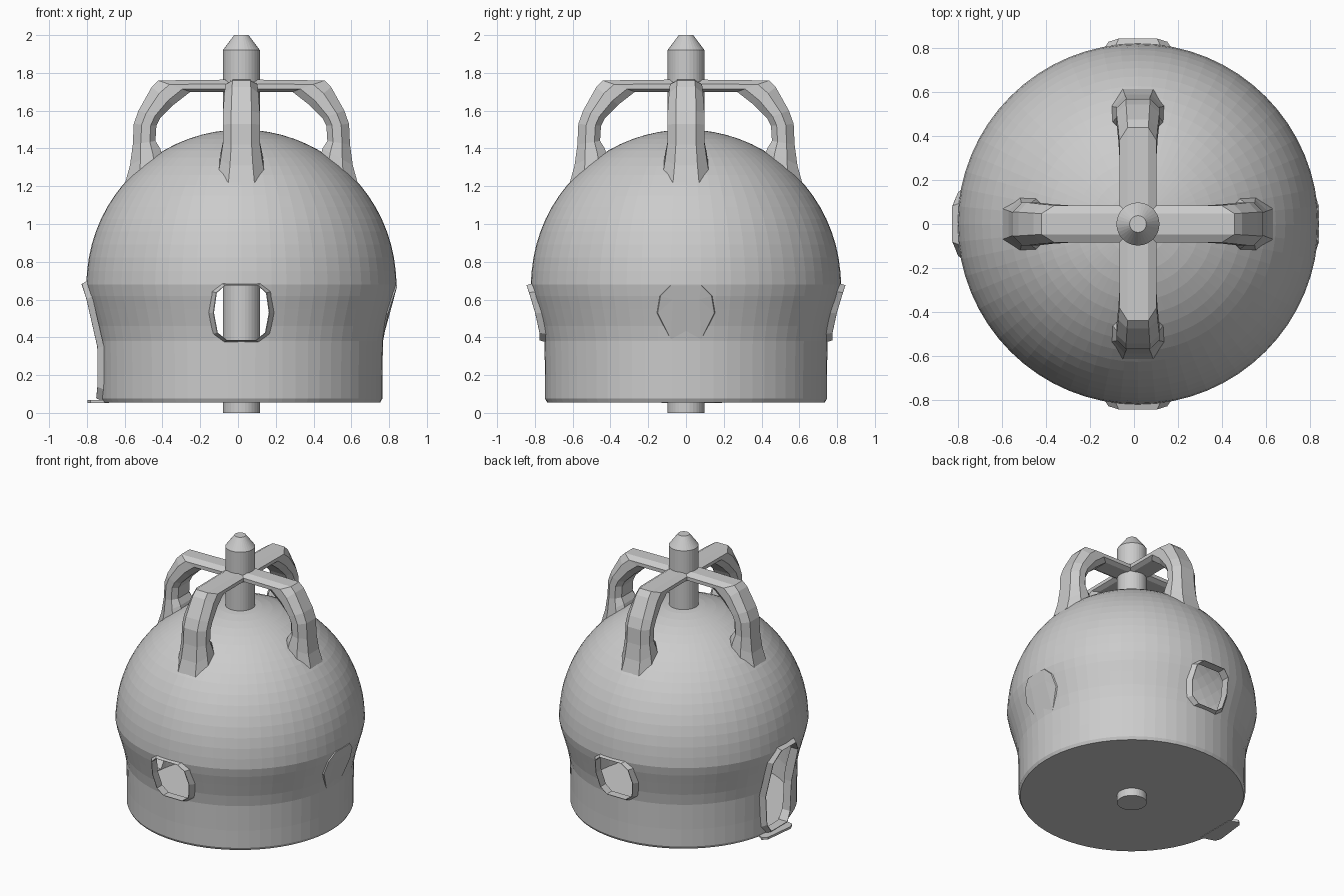
import bpy, bmesh
from math import sin, cos, pi, sqrt
from mathutils import Matrix

if "Cube" in bpy.data.objects:
    bpy.data.objects.remove(bpy.data.objects["Cube"])

CX = 0.018  # axis of the hut


def make(name, verts, faces):
    me = bpy.data.meshes.new(name)
    me.from_pydata(verts, [], faces)
    bm = bmesh.new()
    bm.from_mesh(me)
    bmesh.ops.recalc_face_normals(bm, faces=bm.faces)
    bm.to_mesh(me)
    bm.free()
    ob = bpy.data.objects.new(name, me)
    bpy.context.collection.objects.link(ob)
    return ob


def lathe(name, prof, n):
    """Closed solid of revolution; first and last profile points lie on the axis."""
    verts = [(CX, 0, prof[0][1]), (CX, 0, prof[-1][1])]
    rings = prof[1:-1]
    for r, z in rings:
        verts += [(CX + r * cos(2 * pi * i / n), r * sin(2 * pi * i / n), z) for i in range(n)]
    faces = []
    last = 2 + (len(rings) - 1) * n
    for i in range(n):
        j = (i + 1) % n
        faces += [(0, 2 + i, 2 + j), (1, last + i, last + j)]
        for k in range(len(rings) - 1):
            a, b = 2 + k * n, 2 + (k + 1) * n
            faces.append((a + i, a + j, b + j, b + i))
    return make(name, verts, faces)


def loft(name, loops, cap_start=False, cap_end=False):
    n = len(loops[0])
    verts = [p for lp in loops for p in lp]
    faces = [(k * n + i, k * n + (i + 1) % n, (k + 1) * n + (i + 1) % n, (k + 1) * n + i)
             for k in range(len(loops) - 1) for i in range(n)]
    if cap_start:
        faces.append(tuple(range(n)))
    if cap_end:
        faces.append(tuple(range((len(loops) - 1) * n, len(loops) * n)))
    return make(name, verts, faces)


# Wall profile: flared lower wall, then a spherical dome
LOWER = [(0.735, 0.055), (0.746, 0.075), (0.746, 0.2), (0.75, 0.38), (0.765, 0.46),
         (0.79, 0.55), (0.81, 0.62), (0.822, 0.68)]
dome = [(0.82 * cos(a), 0.68 + 0.82 * sin(a)) for a in [pi / 2 * i / 18 for i in range(1, 18)]]
inner_wall = [(r - 0.03, max(z, 0.075)) for r, z in LOWER if z != 0.075]
inner_dome = [(0.79 * cos(a), 0.68 + 0.79 * sin(a)) for a in [pi / 2 * i / 18 for i in range(1, 18)]]


def wall_r(z):
    if z <= LOWER[0][1]:
        return LOWER[0][0]
    for (r0, z0), (r1, z1) in zip(LOWER, LOWER[1:]):
        if z <= z1:
            return r0 + (r1 - r0) * (z - z0) / (z1 - z0)
    return sqrt(max(0.82 ** 2 - (z - 0.68) ** 2, 0))


# Hollow shell: outside and inside skins with a floor
outer = lathe("hut_shell", [(0, 0.055)] + LOWER + dome + [(0, 1.5)], 64)
inside = lathe("inside_cutter", [(0, 0.075)] + inner_wall + inner_dome + [(0, 1.47)], 64)

# Opening outlines as (sideways, z)
WINDOW = [(-0.145, 0.53), (-0.13, 0.635), (-0.085, 0.675), (0.085, 0.675), (0.13, 0.635),
          (0.145, 0.53), (0.125, 0.425), (0.075, 0.385), (-0.075, 0.385), (-0.125, 0.425)]
DOOR = [(-0.145, 0.35), (-0.14, 0.6), (-0.08, 0.68), (0.08, 0.68), (0.14, 0.6),
        (0.145, 0.35), (0.13, 0.14), (0.09, 0.08), (-0.09, 0.08), (-0.13, 0.14)]


def place(t, d, z, ang):
    """Sideways t, outward d, height z, turned to the side facing ang."""
    return (CX + d * cos(ang) - t * sin(ang), d * sin(ang) + t * cos(ang), z)


def on_wall(outline, grow, off, ang):
    cz = sum(z for _, z in outline) / len(outline)
    zs = 1 + (grow - 1) * 0.35
    out = []
    for t, z in outline:
        t2, z2 = t * grow, max(cz + (z - cz) * zs, 0.06)
        out.append(place(t2, sqrt(wall_r(z2) ** 2 - t2 * t2) + off, z2, ang))
    return out


cutters = [inside]
for name, outline, ang in (("front_window", WINDOW, -pi / 2), ("back_window", WINDOW, pi / 2),
                           ("door", DOOR, pi)):
    cutters.append(loft(name + "_cutter", [[place(t, d, z, ang) for t, z in outline]
                                           for d in (0.55, 1.0)], True, True))
    # Flared lip running out of the wall and back inside
    loft(name + "_lip", [on_wall(outline, 1.2, -0.002, ang), on_wall(outline, 1.03, 0.028, ang),
                         on_wall(outline, 1.0, 0.028, ang), on_wall(outline, 1.0, -0.032, ang)])

for c in cutters:
    m = outer.modifiers.new(c.name, 'BOOLEAN')
    m.operation = 'DIFFERENCE'
    m.solver = 'EXACT'
    m.object = c
    c.hide_render = True
bpy.context.view_layer.objects.active = outer
for m in list(outer.modifiers):
    bpy.ops.object.modifier_apply(modifier=m.name)
for c in cutters:
    bpy.data.objects.remove(c)

# Faint raised blind arch on the right side
ARCH = [(-0.15, 0.53), (-0.135, 0.62), (-0.08, 0.675), (0.08, 0.675), (0.135, 0.62), (0.15, 0.53)]
rows = [on_wall(ARCH, 1.0, 0.008, 0)]
verts = rows[0] + on_wall(ARCH, 1.04, -0.004, 0) + [
    place(0.08, 0.748, 0.39, 0), place(-0.08, 0.748, 0.39, 0),
    place(0.07, 0.806, 0.60, 0), place(-0.07, 0.806, 0.60, 0)]
faces = [(i, i + 1, i + 7, i + 6) for i in range(5)]
faces += [(0, 1, 15), (1, 2, 15), (2, 3, 14, 15), (3, 4, 14), (4, 5, 14),
          (0, 15, 13), (5, 12, 14), (15, 14, 12, 13), (0, 13, 6), (5, 11, 12)]
make("blind_arch", verts, faces)

# Door sill tab
sill = [(-0.15, 0.70), (-0.19, 0.76), (-0.16, 0.79), (0.06, 0.815), (0.10, 0.80), (0.13, 0.70)]
loft("door_sill", [[place(t, d, z, pi) for t, d in sill] for z in (0.052, 0.068)], True, True)

# Centre pole with a blunt tip
lathe("centre_pole", [(0, 0), (0.098, 0), (0.098, 1.92), (0.038, 2.0), (0, 2.0)], 32)

# Four bent arms: (outer r, z), (inner r, z), half width
ARM = [((0.615, 1.22), (0.40, 1.30), 0.125), ((0.59, 1.31), (0.43, 1.40), 0.11),
       ((0.575, 1.42), (0.455, 1.44), 0.098), ((0.57, 1.53), (0.45, 1.52), 0.098),
       ((0.545, 1.60), (0.43, 1.56), 0.098), ((0.475, 1.725), (0.36, 1.63), 0.09),
       ((0.44, 1.76), (0.27, 1.70), 0.085), ((0.0, 1.765), (0.0, 1.70), 0.085)]


def arm_loop(o, i, w, ang):
    pts = [(0, -0.55), (0, 0.55), (0.35, 1), (0.75, 1), (1, 0.65), (1, -0.65), (0.75, -1), (0.35, -1)]
    return [place(w * s, o[0] + (i[0] - o[0]) * f, o[1] + (i[1] - o[1]) * f, ang) for f, s in pts]


for k, side in enumerate(("right", "back", "left", "front")):
    loft(side + "_arm", [arm_loop(o, i, w, k * pi / 2) for o, i, w in ARM], True, True)
